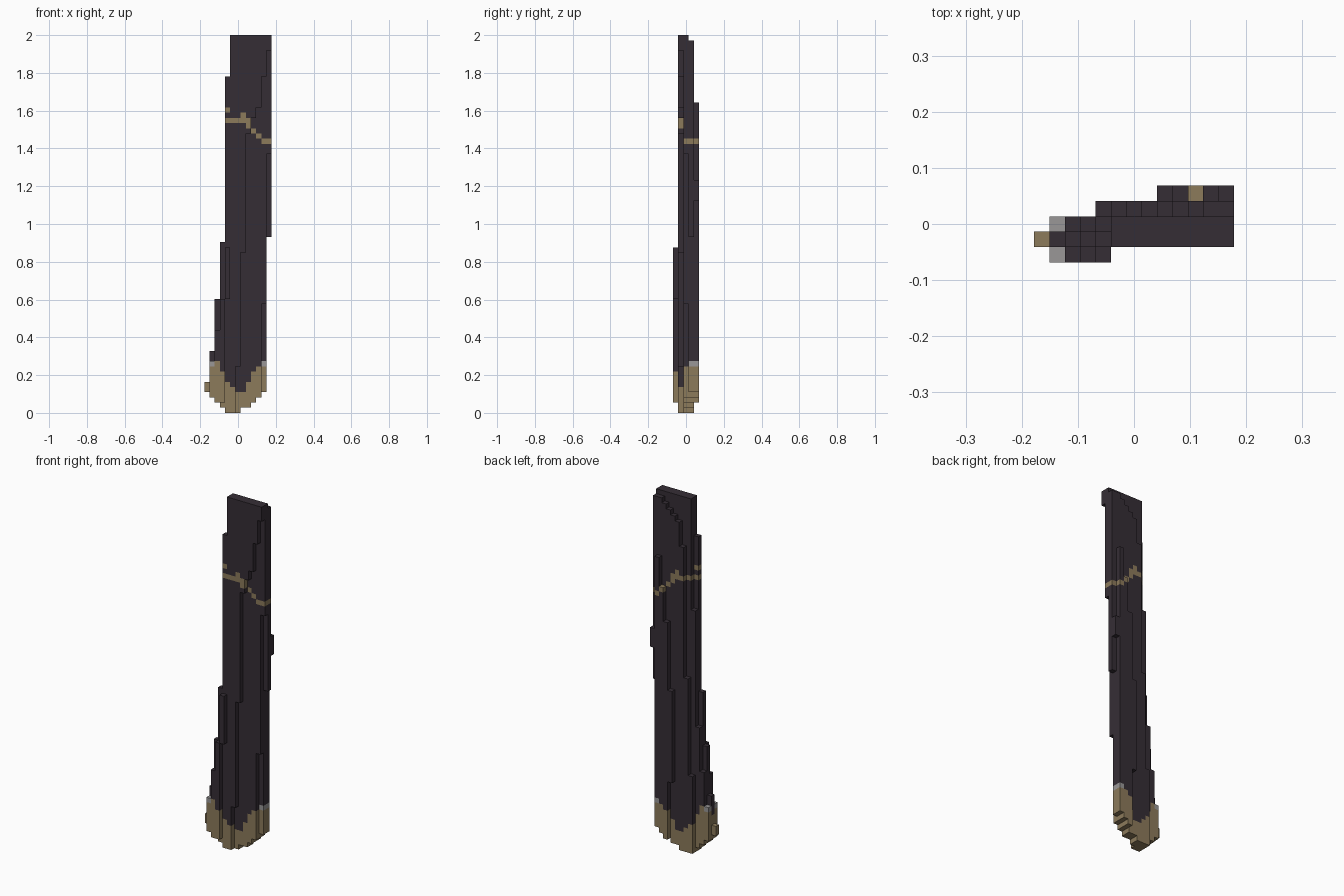
import bpy
import bmesh
import math
from mathutils import Vector

default_cube = bpy.data.objects.get("Cube")
if default_cube:
    bpy.data.objects.remove(default_cube, do_unlink=True)

LAYERS = 73
COLUMNS = 13
ROWS = 5
UNIT = 2.0 / LAYERS

# Underside of the rounded tip, one step per column
TIP_BOTTOM = [4, 3, 2, 1, 0, 0, 0, 1, 1, 2, 3, 4, 34]

# Height of each column in each depth row: first column, then tops
ROW_TOPS = [
    (1, [10, 16, 22, 32]),
    (0, [6, 12, 22, 33, 65] + [LAYERS] * 8),
    (1, [10, 17, 26, 50] + [LAYERS] * 8),
    (4, [16, 36, 63, 68, 69, 70, 71, 72, 72]),
    (8, [33, 47, 54, 60, 45]),
]

# Columns that start higher than the tip, as the blade twists
RAISED = [
    {4: 22},
    {6: 9, 7: 31, 8: 54, 9: 57, 10: 59, 11: 65, 12: 70},
    {11: 21, 12: 50},
    {},
    {8: 14, 12: 41},
]

# Top of the metal cap and layer of the slanted band, by column
CAP_TOP = [6, 9, 10, 8, 6, 5, 4, 4, 6, 8, 9, 9, 0]
BAND_LAYER = {4: 56, 5: 56, 6: 56, 7: 57, 8: 55, 9: 54, 10: 53, 11: 52, 12: 52}
BAND_EXTRA = {(4, 58), (7, 56), (8, 56)}


def make_material(name, color):
    mat = bpy.data.materials.new(name)
    mat.use_nodes = True
    mat.diffuse_color = color
    mat.node_tree.nodes["Principled BSDF"].inputs["Base Color"].default_value = color
    return mat


def column_range(col, row):
    first, tops = ROW_TOPS[row]
    if not first <= col < first + len(tops):
        return range(0)
    low = RAISED[row].get(col, TIP_BOTTOM[col])
    if row in (0, ROWS - 1):
        low = max(low, 2)
    return range(low, tops[col - first])


def part_of(col, row, layer):
    if layer < CAP_TOP[col] and not (col == 1 and row == 1 and layer > 7):
        return "tip_cap"
    if layer == 9 and ((col == 1 and row != 1) or col == 11):
        return "cap_trim"
    if BAND_LAYER.get(col) == layer or (col, layer) in BAND_EXTRA:
        return "slanted_band"
    return "blade_body"


# Fill the stepped volume
cells = {}
for row in range(ROWS):
    for col in range(COLUMNS):
        for layer in column_range(col, row):
            cells[col, row, layer] = part_of(col, row, layer)


def add_outer_faces(bm, cell):
    """Add only the sides of a block that face open air."""
    center = Vector(cell) + Vector((0.5, 0.5, 0.5))
    for axis in range(3):
        for sign in (-1, 1):
            near = list(cell)
            near[axis] += sign
            if tuple(near) in cells:
                continue
            normal, u = Vector(), Vector()
            normal[axis] = sign * 0.5
            u[(axis + 1) % 3] = 0.5
            w = normal.normalized().cross(u)
            verts = []
            for a, b in ((-1, -1), (1, -1), (1, 1), (-1, 1)):
                p = center + normal + a * u + b * w
                p.x -= COLUMNS / 2
                p.y -= ROWS / 2
                verts.append(bm.verts.new(p * UNIT))
            bm.faces.new(verts)


def build_part(name, mat):
    bm = bmesh.new()
    for cell, part in cells.items():
        if part == name:
            add_outer_faces(bm, cell)
    bmesh.ops.remove_doubles(bm, verts=bm.verts, dist=UNIT * 0.01)
    # Merge flat neighbouring faces into clean panels
    bmesh.ops.dissolve_limit(bm, angle_limit=math.radians(1),
                             verts=bm.verts, edges=bm.edges)
    mesh = bpy.data.meshes.new(name)
    bm.to_mesh(mesh)
    bm.free()
    mesh.materials.append(mat)
    obj = bpy.data.objects.new(name, mesh)
    bpy.context.collection.objects.link(obj)


charcoal = make_material("charcoal", (0.036, 0.027, 0.036, 1))
brass = make_material("aged brass", (0.265, 0.197, 0.105, 1))
silver = make_material("dull silver", (0.32, 0.31, 0.31, 1))

build_part("blade_body", charcoal)
build_part("tip_cap", brass)
build_part("slanted_band", brass)
build_part("cap_trim", silver)
